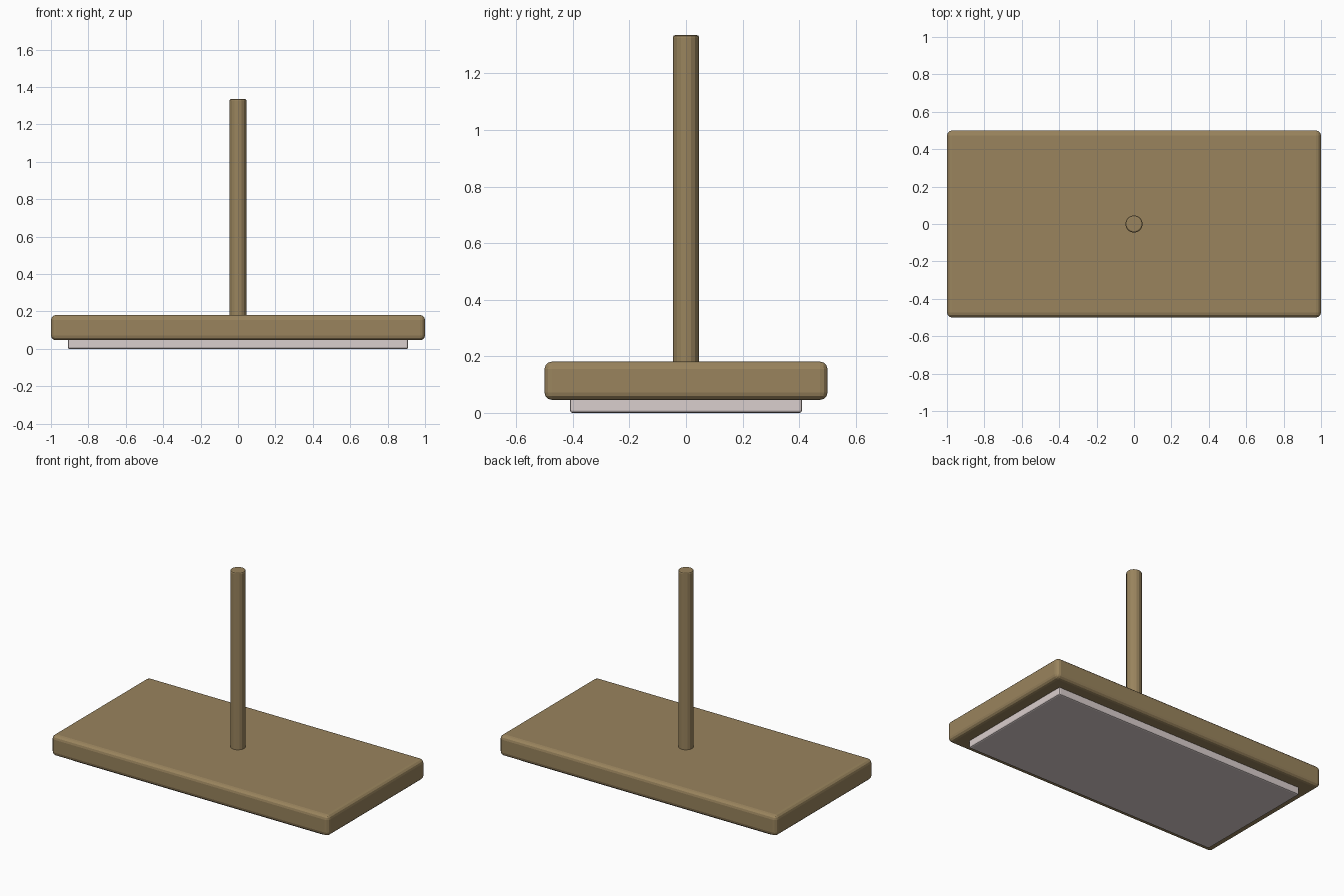
import bpy

if "Cube" in bpy.data.objects:
    bpy.data.objects.remove(bpy.data.objects["Cube"])


def material(name, rgb):
    m = bpy.data.materials.new(name)
    m.diffuse_color = (*rgb, 1)
    m.use_nodes = True
    m.node_tree.nodes["Principled BSDF"].inputs["Base Color"].default_value = m.diffuse_color
    return m


def finish(obj, name, mat, width, segments):
    """Name the part, colour it and round its edges."""
    obj.name = name
    obj.data.materials.append(mat)
    bpy.ops.object.transform_apply(location=False, rotation=False, scale=True)
    bev = obj.modifiers.new("rounded_edges", 'BEVEL')
    bev.width = width
    bev.segments = segments
    bev.limit_method = 'ANGLE'
    bev.angle_limit = 0.8


def slab(name, size, z0, mat, width, segments):
    bpy.ops.mesh.primitive_cube_add(size=1, location=(0, 0, z0 + size[2] / 2))
    obj = bpy.context.object
    obj.scale = size
    finish(obj, name, mat, width, segments)


wood = material("brown_wood", (0.32, 0.23, 0.11))
pale = material("pale_pad", (0.70, 0.62, 0.61))

# Wooden board with the thin pad under it
slab("board", (2.0, 1.0, 0.135), 0.046, wood, 0.026, 3)
slab("pad", (1.82, 0.82, 0.055), 0.0, pale, 0.009, 2)

# Upright handle, sunk a little into the board
bottom, top = 0.15, 1.335
bpy.ops.mesh.primitive_cylinder_add(vertices=16, radius=0.046, depth=top - bottom,
                                    location=(0, 0, (top + bottom) / 2))
finish(bpy.context.object, "handle", wood, 0.008, 2)
